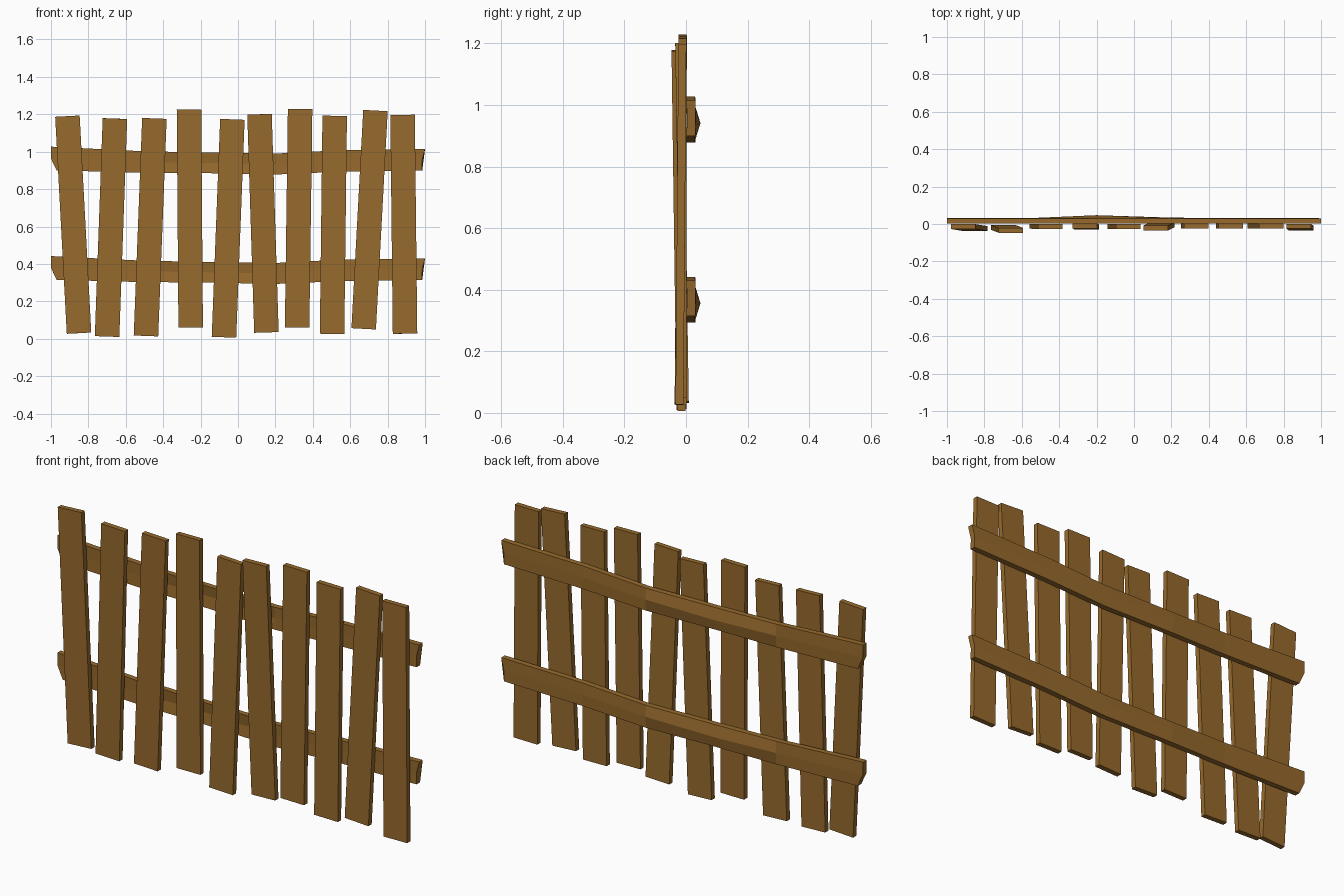
import bpy, bmesh
from mathutils import Vector

if "Cube" in bpy.data.objects:
    bpy.data.objects.remove(bpy.data.objects["Cube"])

wood = bpy.data.materials.new("wood")
wood.diffuse_color = (0.31, 0.145, 0.026, 1)
wood.use_nodes = True
wood.node_tree.nodes["Principled BSDF"].inputs["Base Color"].default_value = wood.diffuse_color


def loft(name, sections):
    """Closed flat-shaded solid through a list of equal-sized rings."""
    bm = bmesh.new()
    rings = [[bm.verts.new(p) for p in s] for s in sections]
    n = len(rings[0])
    for a, b in zip(rings, rings[1:]):
        for i in range(n):
            j = (i + 1) % n
            bm.faces.new((a[i], a[j], b[j], b[i]))
    bm.faces.new(rings[0])
    bm.faces.new(rings[-1])
    bmesh.ops.recalc_face_normals(bm, faces=bm.faces)
    me = bpy.data.meshes.new(name)
    bm.to_mesh(me)
    bm.free()
    me.materials.append(wood)
    ob = bpy.data.objects.new(name, me)
    bpy.context.collection.objects.link(ob)
    return ob


# Pickets: bottom x, y, z then top x, y, z of the centre line
W, T = 0.131, 0.026
pickets = [
    (-0.850, -0.024, 0.030, -0.912, -0.014, 1.190),
    (-0.700, -0.018, 0.012, -0.658, -0.034, 1.177),
    (-0.492, -0.012, 0.015, -0.447, -0.014, 1.178),
    (-0.253, -0.016, 0.060, -0.262, -0.010, 1.226),
    (-0.075, -0.014, 0.008, -0.030, -0.014, 1.173),
    (0.152, -0.004, 0.034, 0.115, -0.022, 1.200),
    (0.316, -0.011, 0.060, 0.332, -0.011, 1.228),
    (0.503, -0.011, 0.026, 0.517, -0.011, 1.192),
    (0.672, -0.011, 0.053, 0.735, -0.011, 1.220),
    (0.893, -0.021, 0.027, 0.880, -0.012, 1.197),
]
for k, p in enumerate(pickets):
    lo, hi = Vector(p[:3]), Vector(p[3:])
    d = (hi - lo).normalized()
    side = Vector((d.z, 0, -d.x)).normalized() * W / 2
    depth = side.cross(d).normalized() * T / 2
    corners = (-side - depth, side - depth, side + depth, -side + depth)
    loft(f"picket_{k + 1}", [[c + q for q in corners] for c in (lo, hi)])

# Rails: x, top z, bottom z, front y at middle, back y at middle
stations = [
    (-1.0, 1.027, 0.900, 0.003, 0.031),
    (-0.52, 1.003, 0.888, 0.004, 0.033),
    (-0.20, 0.996, 0.886, 0.014, 0.047),
    (0.20, 0.990, 0.878, 0.004, 0.034),
    (0.55, 1.008, 0.893, 0.003, 0.031),
    (1.0, 1.015, 0.900, 0.003, 0.031),
]
for name, dz in (("upper_rail", 0.0), ("lower_rail", -0.585)):
    rings = []
    for x, top, bot, fy, by in stations:
        mid = (top + bot) / 2
        # ragged ends: middle and bottom cut back slightly
        xm = 0.985 if x == 1 else x
        xb = -0.97 if x == -1 else xm
        rings.append([(x, 0.002, top + dz), (xm, fy, mid + dz), (xb, 0.002, bot + dz),
                      (xb, 0.030, bot + dz), (xm, by, mid + dz), (x, 0.030, top + dz)])
    loft(name, rings)
